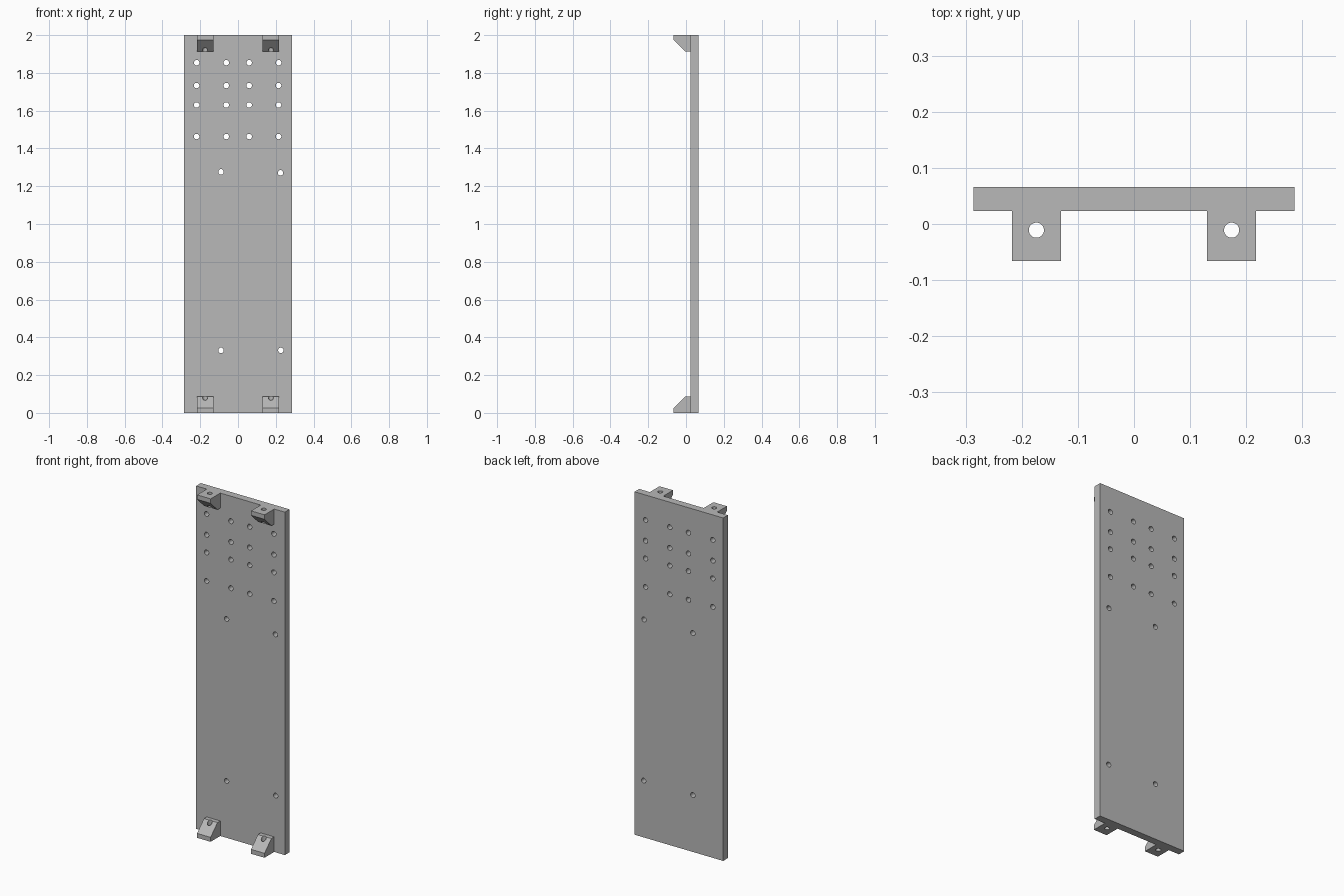
import bpy, bmesh, math
from mathutils import Matrix, Vector

if "Cube" in bpy.data.objects:
    bpy.data.objects.remove(bpy.data.objects["Cube"])

grey = bpy.data.materials.new("plain grey")
grey.use_nodes = True
COLOUR = (0.48, 0.48, 0.48, 1)
grey.diffuse_color = COLOUR
grey.node_tree.nodes["Principled BSDF"].inputs["Base Color"].default_value = COLOUR


def make_object(name, bm):
    bmesh.ops.recalc_face_normals(bm, faces=bm.faces)
    mesh = bpy.data.meshes.new(name)
    bm.to_mesh(mesh)
    bm.free()
    mesh.materials.append(grey)
    obj = bpy.data.objects.new(name, mesh)
    bpy.context.collection.objects.link(obj)
    return obj


def extruded(name, points, direction):
    """Solid made by pushing a flat outline along a direction."""
    bm = bmesh.new()
    face = bm.faces.new([bm.verts.new(p) for p in points])
    ext = bmesh.ops.extrude_face_region(bm, geom=[face])
    verts = [v for v in ext["geom"] if isinstance(v, bmesh.types.BMVert)]
    bmesh.ops.translate(bm, verts=verts, vec=Vector(direction))
    return make_object(name, bm)


def drill(obj, centres, radius, rotation):
    """Cut round through holes, then drop the helper."""
    bm = bmesh.new()
    for c in centres:
        bmesh.ops.create_cone(bm, cap_ends=True, segments=32, radius1=radius,
                              radius2=radius, depth=0.4,
                              matrix=Matrix.Translation(c) @ rotation)
    cutter = make_object("hole_cutter", bm)
    cutter.hide_render = True
    mod = obj.modifiers.new("holes", 'BOOLEAN')
    mod.operation = 'DIFFERENCE'
    mod.solver = 'EXACT'
    mod.object = cutter
    bpy.ops.object.select_all(action='DESELECT')
    bpy.context.view_layer.objects.active = obj
    obj.select_set(True)
    bpy.ops.object.modifier_apply(modifier=mod.name)
    bpy.data.objects.remove(cutter)
    bpy.ops.object.shade_smooth_by_angle(angle=math.radians(30))


# Back plate with its mounting holes
W, FRONT, BACK, H = 0.286, 0.023, 0.066, 2.0
plate = extruded("back_plate",
                 [(-W, FRONT, 0), (W, FRONT, 0), (W, FRONT, H), (-W, FRONT, H)],
                 (0, BACK - FRONT, 0))
holes = [(x, 0, z) for x in (-0.219, -0.062, 0.059, 0.215)
         for z in (1.854, 1.733, 1.63, 1.463)]
holes += [(-0.09, 0, 1.276), (0.225, 0, 1.271), (-0.09, 0, 0.331), (0.227, 0, 0.331)]
drill(plate, holes, 0.0145, Matrix.Rotation(math.pi / 2, 4, 'X'))

# Four wedge brackets, one at each corner, with a vertical screw hole
PROFILE = [(FRONT, 0), (-0.066, 0), (-0.066, 0.026), (-0.003, 0.088), (FRONT, 0.088)]
HALF = 0.0435
for side, cx in (("right", -0.174), ("left", 0.174)):
    for level in ("lower", "upper"):
        pts = [(cx - HALF, y, z if level == "lower" else H - z) for y, z in PROFILE]
        bracket = extruded(f"{level}_{side}_bracket", pts, (2 * HALF, 0, 0))
        drill(bracket, [(cx, -0.011, pts[0][2])], 0.0135, Matrix.Identity(4))
